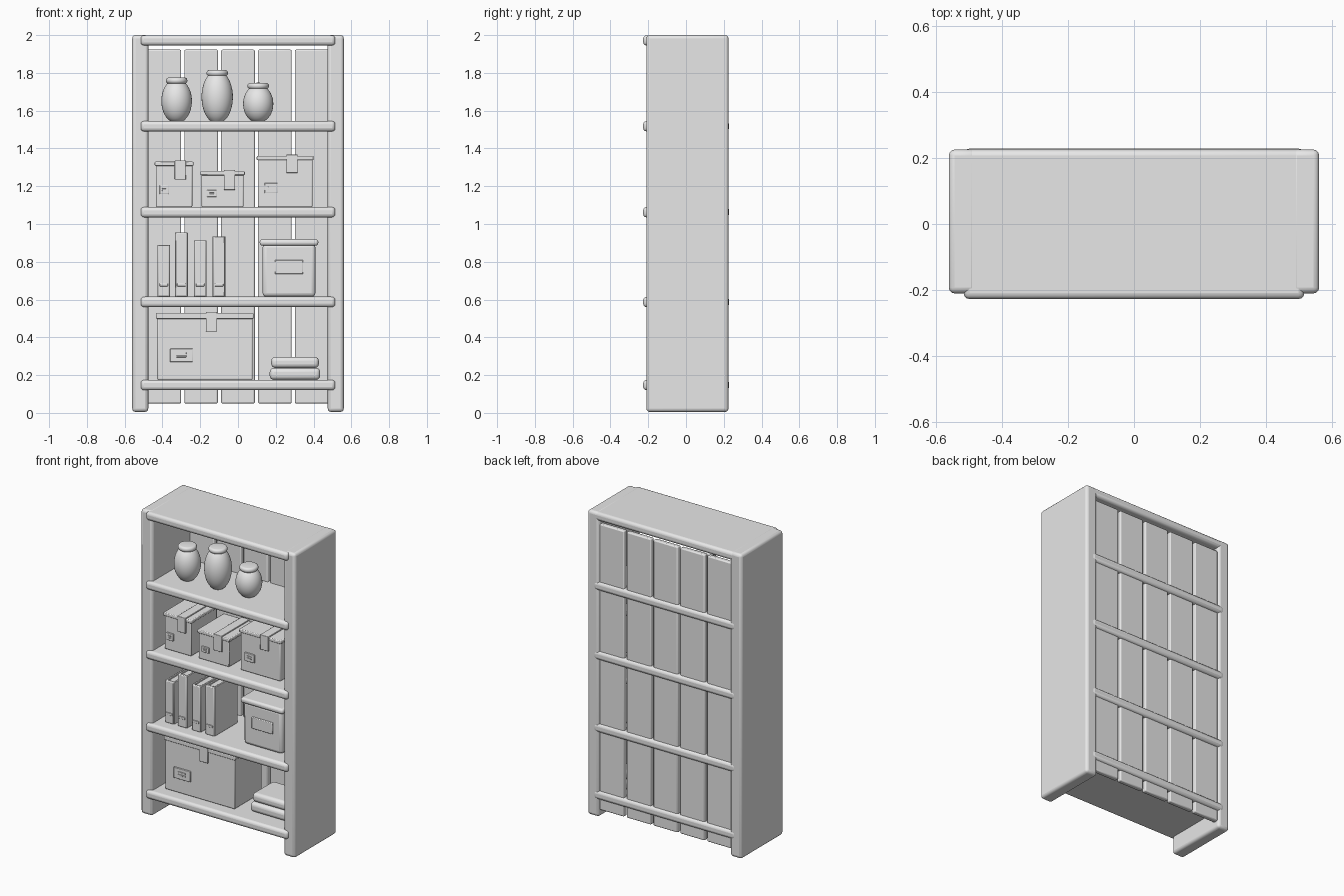
import bpy
import bmesh
import math

cube = bpy.data.objects.get("Cube")
if cube:
    bpy.data.objects.remove(cube, do_unlink=True)

grey = bpy.data.materials.new("plain_grey")
grey.use_nodes = True
colour = (0.8, 0.8, 0.8, 1)
grey.diffuse_color = colour
grey.node_tree.nodes["Principled BSDF"].inputs["Base Color"].default_value = colour


def finish(name, bm, bevel=0, segments=2):
    mesh = bpy.data.meshes.new(name)
    bmesh.ops.recalc_face_normals(bm, faces=bm.faces)
    bm.to_mesh(mesh)
    bm.free()
    obj = bpy.data.objects.new(name, mesh)
    bpy.context.collection.objects.link(obj)
    mesh.materials.append(grey)
    if bevel:
        mod = obj.modifiers.new("rounded_edges", "BEVEL")
        mod.width = bevel
        mod.segments = segments
    bpy.ops.object.select_all(action="DESELECT")
    obj.select_set(True)
    bpy.context.view_layer.objects.active = obj
    bpy.ops.object.shade_smooth_by_angle(angle=math.radians(40))
    return obj


def block(name, xs, ys, zs, bevel=0.005, segments=2):
    """Rounded box given by its extent along each axis."""
    bm = bmesh.new()
    bmesh.ops.create_cube(bm, size=1)
    for v in bm.verts:
        for i, (low, high) in enumerate((xs, ys, zs)):
            v.co[i] = low if v.co[i] < 0 else high
    return finish(name, bm, bevel, segments)


def lathe(name, x, y, profile, sides=32):
    """Turned solid from (radius, height) points."""
    bm = bmesh.new()
    verts = [bm.verts.new((x + r, y, z)) for r, z in profile]
    edges = [bm.edges.new(pair) for pair in zip(verts, verts[1:])]
    bmesh.ops.spin(bm, geom=verts + edges, cent=(x, y, 0), axis=(0, 0, 1),
                   angle=math.tau, steps=sides, use_duplicate=False)
    bmesh.ops.remove_doubles(bm, verts=bm.verts, dist=0.0002)
    return finish(name, bm)


def label(name, xs, zs, front):
    """Raised plate with two short bars."""
    block(name, xs, (front - 0.009, front + 0.01), zs, 0.003)
    width, height = xs[1] - xs[0], zs[1] - zs[0]
    for k in (0.35, 0.6):
        z = zs[0] + height * k
        block(name + "_bar", (xs[0] + width * 0.28, xs[1] - width * 0.28),
              (front - 0.013, front), (z, z + height * 0.12), 0.001)


# Side panels
for side, sign in (("left", 1), ("right", -1)):
    xs = sorted((sign * 0.475, sign * 0.56))
    block(side + "_side", xs, (-0.21, 0.225), (0.005, 2), 0.018, 3)

# Shelves and top, with rounded noses
tops = (0.175, 0.615, 1.09, 1.545)
for top in tops:
    block("shelf", (-0.515, 0.515), (-0.227, 0.228), (top - 0.055, top), 0.018, 3)
block("top_board", (-0.515, 0.515), (-0.227, 0.225), (1.945, 1.999), 0.018, 3)

# Back planks
for i in range(5):
    x = (i - 2) * 0.195
    block("back_plank", (x - 0.089, x + 0.089), (0.18, 0.213), (0.05, 1.923), 0.007)

# Jars: egg-shaped body with a rounded stopper
for x, y, radius, height in ((-0.325, -0.06, 0.081, 0.2),
                             (-0.11, -0.05, 0.083, 0.24),
                             (0.107, -0.04, 0.08, 0.172)):
    base = tops[3]
    body = [(0, base)]
    for i in range(15):
        a = math.radians(-65 + i * 9)
        body.append((radius * math.cos(a), base + height * (0.53 + 0.585 * math.sin(a))))
    body.append((0, body[-1][1]))
    lathe("jar_body", x, y, body)
    mid = base + height + 0.014
    cap = [(0, mid - 0.017)]
    for i in range(9):
        a = math.radians(-90 + i * 22.5)
        cap.append((0.043 + 0.014 * math.cos(a), mid + 0.016 * math.sin(a)))
    cap.append((0, mid + 0.017))
    lathe("jar_stopper", x, y, cap)


# Storage boxes with lid, tape and label
def storage_box(xs, ys, zs, tape, tape_drop, label_xs, label_zs, lid=0.022):
    front, back = ys
    block("box_body", xs, ys, (zs[0], zs[1] - 0.005), 0.006)
    block("box_lid", (xs[0] - 0.006, xs[1] + 0.006), (front - 0.007, back + 0.007),
          (zs[1] - lid, zs[1]), 0.005)
    strip = (tape - 0.03, tape + 0.03)
    block("box_tape_top", strip, (front - 0.013, back + 0.013),
          (zs[1] - 0.006, zs[1] + 0.007), 0.003)
    for y in (front - 0.007, back + 0.007):
        block("box_tape_end", strip, (y - 0.006, y + 0.006),
              (zs[1] - tape_drop, zs[1] + 0.007), 0.003)
    label("box_label", label_xs, label_zs, front)


storage_box((-0.435, -0.242), (-0.14, 0.13), (1.09, 1.33), -0.305, 0.095,
            (-0.415, -0.367), (1.158, 1.205))
storage_box((-0.193, 0.03), (-0.135, 0.13), (1.09, 1.28), -0.045, 0.1,
            (-0.165, -0.113), (1.143, 1.18))
storage_box((0.105, 0.395), (-0.125, 0.14), (1.09, 1.36), 0.286, 0.09,
            (0.14, 0.21), (1.163, 1.217))
storage_box((-0.428, 0.077), (-0.145, 0.14), (0.175, 0.528), -0.14, 0.098,
            (-0.36, -0.24), (0.27, 0.34), 0.03)

# Books: two covers, a spine and recessed pages
for x, top in ((-0.393, 0.89), (-0.3, 0.955), (-0.2, 0.913), (-0.1, 0.935)):
    base = tops[1]
    for sign in (-1, 1):
        edge = x + sign * 0.034
        block("book_cover", sorted((edge, edge - sign * 0.012)), (-0.145, 0.09),
              (base, top), 0.003)
    block("book_spine", (x - 0.03, x + 0.03), (-0.15, -0.13), (base, top), 0.005)
    block("book_pages", (x - 0.026, x + 0.026), (-0.135, 0.08),
          (base, top - 0.01), 0)
    block("book_band", (x - 0.022, x + 0.022), (-0.155, -0.14),
          (base + 0.055, base + 0.07), 0.002)

# Square canister with lid and plate
block("canister_body", (0.13, 0.41), (-0.13, 0.13), (0.615, 0.895), 0.02, 3)
block("canister_lid", (0.115, 0.425), (-0.145, 0.145), (0.885, 0.92), 0.014, 3)
block("canister_plate", (0.195, 0.345), (-0.139, -0.12), (0.735, 0.81), 0.004)

# Folded cloths
block("lower_cloth", (0.168, 0.435), (-0.12, 0.12), (0.175, 0.238), 0.022, 4)
block("upper_cloth", (0.176, 0.428), (-0.11, 0.11), (0.238, 0.297), 0.022, 4)
